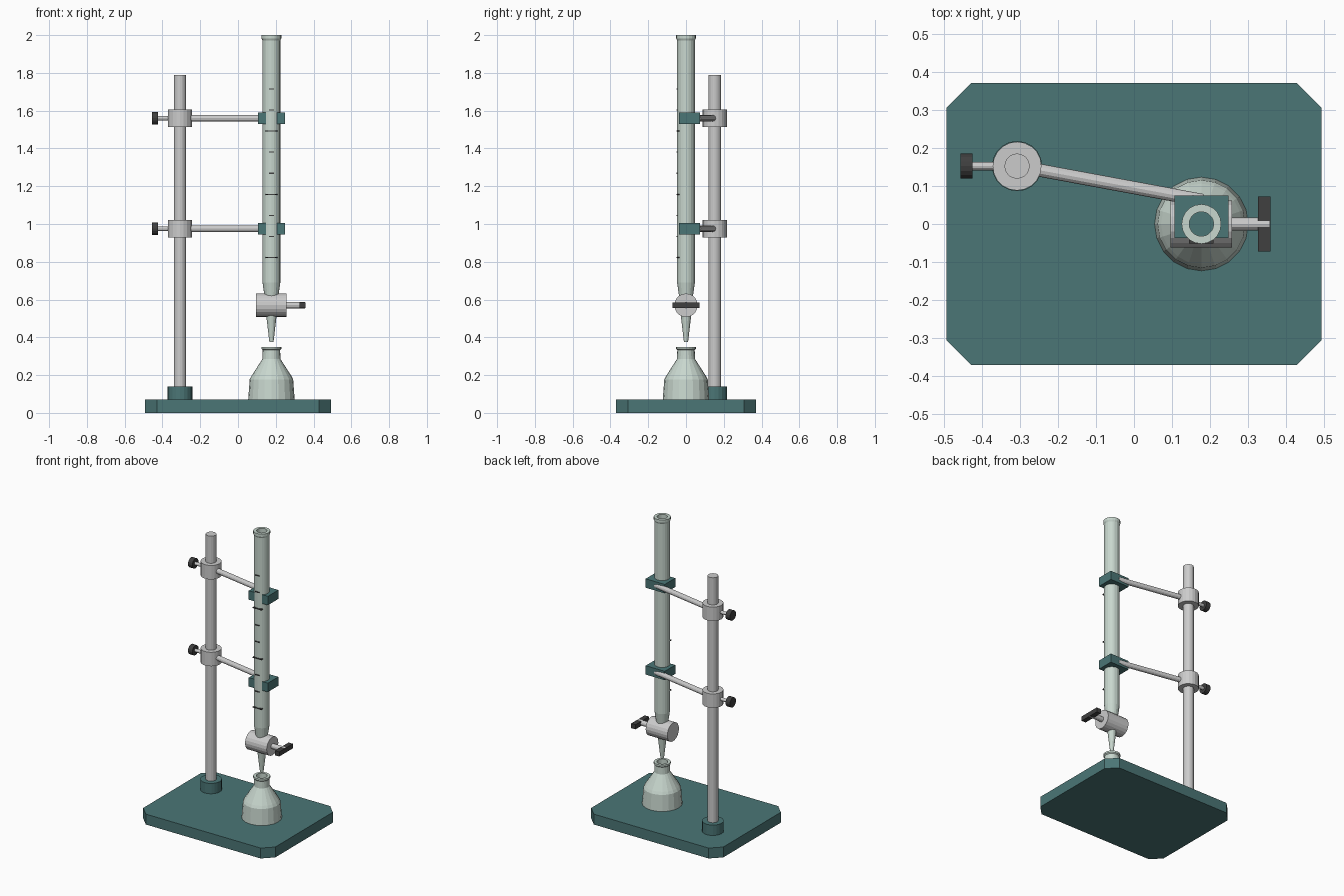
import bpy, bmesh, math
from mathutils import Vector

if "Cube" in bpy.data.objects:
    bpy.data.objects.remove(bpy.data.objects["Cube"])


def material(name, rgb):
    m = bpy.data.materials.new(name)
    m.diffuse_color = (*rgb, 1)
    m.use_nodes = True
    m.node_tree.nodes["Principled BSDF"].inputs["Base Color"].default_value = m.diffuse_color
    return m


TEAL = material("teal_paint", (0.07, 0.18, 0.18))
GLASS = material("pale_glass", (0.58, 0.68, 0.62))
DARK = material("dark_plastic", (0.05, 0.05, 0.05))
GREY = None


def finish(name, bm, mat):
    bmesh.ops.recalc_face_normals(bm, faces=bm.faces)
    me = bpy.data.meshes.new(name)
    bm.to_mesh(me)
    bm.free()
    if mat:
        me.materials.append(mat)
    ob = bpy.data.objects.new(name, me)
    bpy.context.collection.objects.link(ob)
    return ob


def box(name, lo, hi, mat=GREY):
    bm = bmesh.new()
    bmesh.ops.create_cube(bm, size=1)
    for v in bm.verts:
        v.co = [(a + b) / 2 + c * (b - a) for a, b, c in zip(lo, hi, v.co)]
    return finish(name, bm, mat)


def rod(name, a, b, r, mat=GREY, sides=20):
    a, b = Vector(a), Vector(b)
    bm = bmesh.new()
    bmesh.ops.create_cone(bm, cap_ends=True, segments=sides, radius1=r, radius2=r,
                          depth=(b - a).length)
    ob = finish(name, bm, mat)
    ob.location = (a + b) / 2
    ob.rotation_euler = (b - a).to_track_quat('Z', 'Y').to_euler()
    return ob


def lathe(name, profile, x, y, mat, sides=20):
    """Spin (radius, z) points round a vertical axis; radius 0 makes a pole."""
    bm = bmesh.new()
    verts = [bm.verts.new((r, 0, z)) for r, z in profile]
    edges = [bm.edges.new(p) for p in zip(verts, verts[1:])]
    bmesh.ops.spin(bm, geom=verts + edges, cent=(0, 0, 0), axis=(0, 0, 1),
                   angle=2 * math.pi, steps=sides, use_duplicate=False)
    bmesh.ops.remove_doubles(bm, verts=bm.verts, dist=1e-4)
    ob = finish(name, bm, mat)
    ob.location = (x, y, 0)
    return ob


PX, PY = -0.307, 0.152   # post axis
BX = 0.177               # burette axis

# Base plate with clipped corners
base = box("base_plate", (-0.492, -0.37, 0), (0.492, 0.37, 0.07), TEAL)
bm = bmesh.new()
bm.from_mesh(base.data)
corners = [e for e in bm.edges if abs(e.verts[0].co.z - e.verts[1].co.z) > 0.01]
bmesh.ops.bevel(bm, geom=corners, offset=0.064, segments=1, affect='EDGES')
bm.to_mesh(base.data)
bm.free()

# Post and its socket
rod("post_socket", (PX, PY, 0.07), (PX, PY, 0.14), 0.066, TEAL)
rod("post", (PX, PY, 0.07), (PX, PY, 1.79), 0.033)

# Two clamps: boss, thumbscrew, arm and jaw block
for level, z in (("lower", 0.975), ("upper", 1.56)):
    rod(level + "_boss", (PX, PY, z - 0.047), (PX, PY, z + 0.047), 0.064)
    rod(level + "_screw", (-0.43, PY, z), (PX, PY, z), 0.011, sides=12)
    rod(level + "_knob", (-0.456, PY, z), (-0.424, PY, z), 0.033, DARK, 16)
    rod(level + "_arm", (PX, PY, z), (0.18, 0.062, z), 0.017, sides=12)
    box(level + "_jaw", (BX - 0.071, -0.037, z - 0.03), (BX + 0.071, 0.075, z + 0.03), TEAL)

# Burette tube, open at the top
lathe("burette_tube", [(0, 0.62), (0.037, 0.62), (0.047, 0.69), (0.047, 1.972),
                       (0.052, 1.982), (0.052, 2.0), (0.032, 2.0), (0.032, 0.7),
                       (0, 0.7)], BX, 0, GLASS)

# Graduation marks on the front, every third one long
for i in range(9):
    w = 0.032 if i % 3 == 0 else 0.014
    z = 0.822 + 0.1117 * i
    box(f"graduation_{i + 1}", (BX - w, -0.051, z - 0.003), (BX + w, -0.035, z + 0.003), DARK)

# Stopcock barrel, stem, handle and dripping tip
rod("stopcock_barrel", (0.096, 0, 0.57), (0.257, 0, 0.57), 0.062)
rod("stopcock_stem", (0.25, 0, 0.57), (0.356, 0, 0.57), 0.017, sides=12)
box("stopcock_handle", (0.326, -0.072, 0.554), (0.358, 0.072, 0.585), DARK)
lathe("burette_tip", [(0, 0.375), (0.011, 0.375), (0.028, 0.52), (0, 0.52)], BX, 0, GLASS, 16)

# Flask with open neck
lathe("flask", [(0, 0.07), (0.123, 0.07), (0.115, 0.178), (0.106, 0.195), (0.048, 0.285),
                (0.046, 0.332), (0.052, 0.338), (0.052, 0.35), (0.034, 0.35),
                (0.034, 0.28), (0.1, 0.185), (0.11, 0.085), (0, 0.085)], BX, 0, GLASS)
